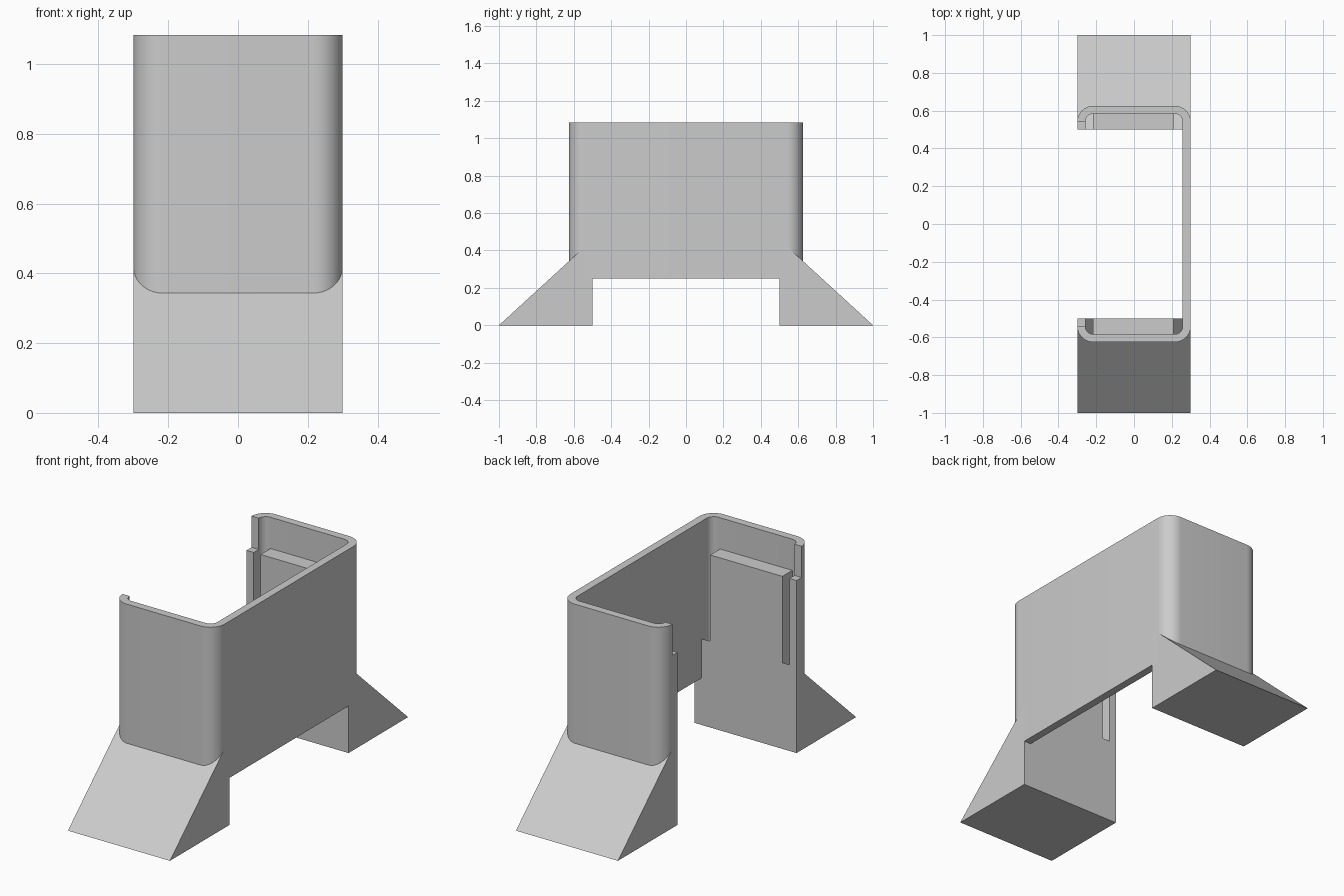
import bpy
import bmesh
from math import cos, sin, pi, radians

cube = bpy.data.objects.get("Cube")
if cube:
    bpy.data.objects.remove(cube, do_unlink=True)

grey = bpy.data.materials.new("light_grey")
grey.use_nodes = True
grey.diffuse_color = (0.6, 0.6, 0.6, 1)
grey.node_tree.nodes["Principled BSDF"].inputs["Base Color"].default_value = (0.6, 0.6, 0.6, 1)

HALF_W, HALF_L, WALL = 0.3, 0.625, 0.042   # outer half width, half length, thickness
RADIUS = 0.083                             # outer corner radius
INNER_Y = 0.5                              # inside face of the legs
TOP, LEDGE, BOTTOM, APEX = 1.083, 0.917, 0.25, 0.458


def prism(name, points, offset):
    """Extrude a flat outline along an offset vector."""
    bm = bmesh.new()
    face = bm.faces.new([bm.verts.new(p) for p in points])
    result = bmesh.ops.extrude_face_region(bm, geom=[face])
    verts = [v for v in result["geom"] if isinstance(v, bmesh.types.BMVert)]
    bmesh.ops.translate(bm, vec=offset, verts=verts)
    bmesh.ops.recalc_face_normals(bm, faces=bm.faces)
    mesh = bpy.data.meshes.new(name)
    bm.to_mesh(mesh)
    bm.free()
    mesh.materials.append(grey)
    obj = bpy.data.objects.new(name, mesh)
    bpy.context.collection.objects.link(obj)
    return obj


def box(name, x0, x1, y0, y1, z0, z1):
    outline = [(x0, y0, z0), (x1, y0, z0), (x1, y1, z0), (x0, y1, z0)]
    return prism(name, outline, (0, 0, z1 - z0))


def c_path(inset):
    """Open C path with four rounded corners, from front to back."""
    r = RADIUS - inset
    cx, cy = HALF_W - RADIUS, HALF_L - RADIUS
    corners = [(-cx, -cy, pi), (cx, -cy, 1.5 * pi), (cx, cy, 0), (-cx, cy, pi / 2)]
    steps = 12
    return [(x + r * cos(a + i * pi / 2 / steps), y + r * sin(a + i * pi / 2 / steps), BOTTOM)
            for x, y, a in corners for i in range(steps + 1)]


# Rounded shell, open on one long side
shell = prism("shell", c_path(0) + c_path(WALL)[::-1], (0, 0, TOP - BOTTOM))
bpy.ops.object.select_all(action="DESELECT")
shell.select_set(True)
bpy.context.view_layer.objects.active = shell
bpy.ops.object.shade_smooth_by_angle(angle=radians(30))

for side, label in ((-1, "front"), (1, "back")):
    inner = side * INNER_Y
    # Sloped foot
    prism(label + "_foot",
          [(-HALF_W, inner, 0), (-HALF_W, side, 0), (-HALF_W, inner, APEX)],
          (2 * HALF_W, 0, 0))
    # Raised pad on the end wall, with a slot on each side
    box(label + "_pad", -0.217, 0.208, inner, side * (HALF_L - WALL), 0.3, LEDGE)
    # Lip that edges the open side, stopping below the rim
    box(label + "_lip", -HALF_W, WALL - HALF_W, inner, side * (HALF_L - RADIUS), 0.3, LEDGE)
